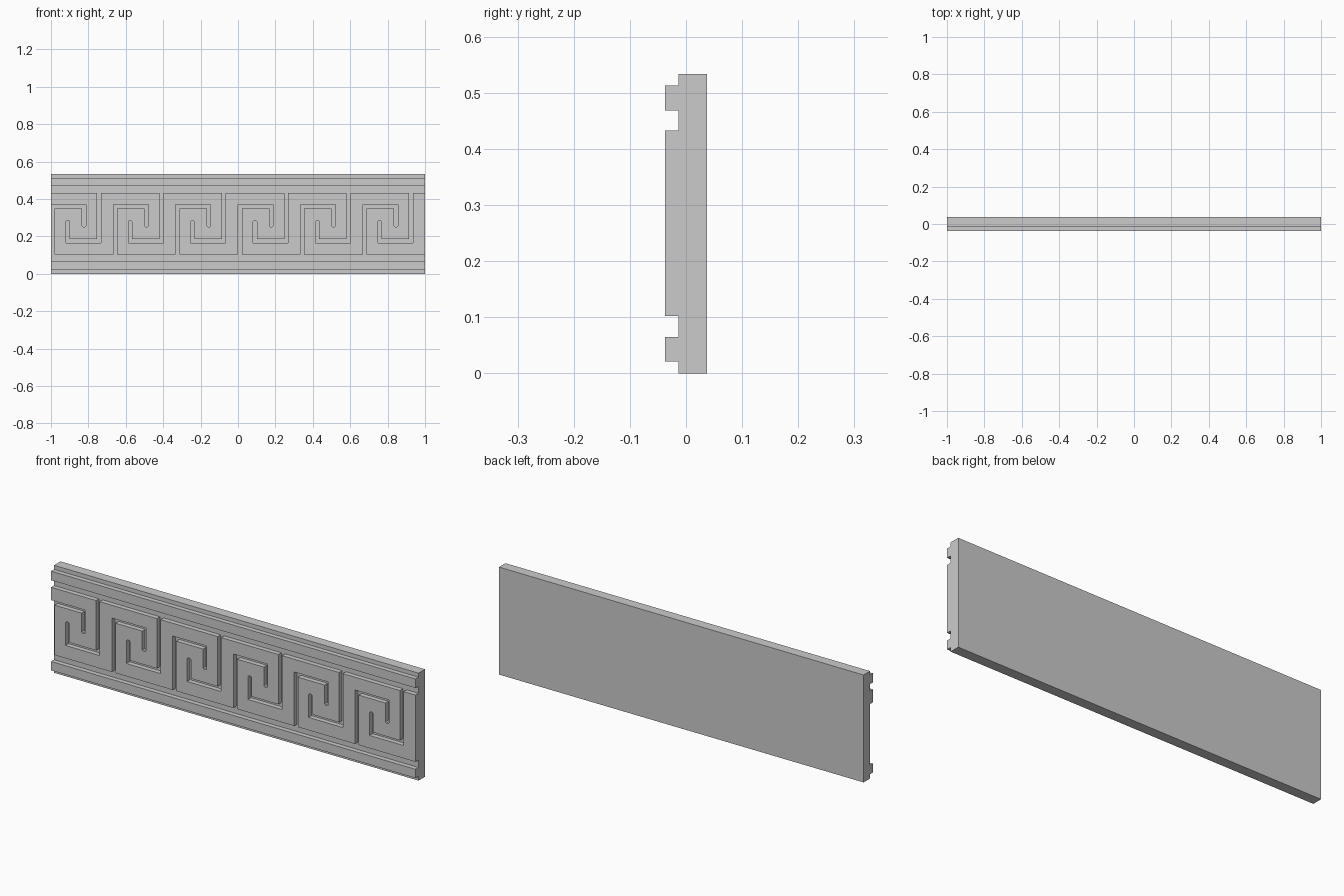
import bpy, bmesh

if "Cube" in bpy.data.objects:
    bpy.data.objects.remove(bpy.data.objects["Cube"])

Y_FRONT, Y_FACE, Y_BACK = -0.037, -0.0135, 0.037
Z_LOW, Z_HIGH = 0.102, 0.433
Z_MID = (Z_LOW + Z_HIGH) / 2


def extrude_outline(name, points, y0, y1):
    """Solid from an x-z outline, running from y0 to y1."""
    bm = bmesh.new()
    face = bm.faces.new([bm.verts.new((x, y0, z)) for x, z in points])
    result = bmesh.ops.extrude_face_region(bm, geom=[face])
    for v in result["geom"]:
        if isinstance(v, bmesh.types.BMVert):
            v.co.y = y1
    bmesh.ops.recalc_face_normals(bm, faces=bm.faces)
    mesh = bpy.data.meshes.new(name)
    bm.to_mesh(mesh)
    bm.free()
    obj = bpy.data.objects.new(name, mesh)
    bpy.context.collection.objects.link(obj)
    return obj


def bar(name, z0, z1, y0, y1):
    return extrude_outline(name, [(-1, z0), (1, z0), (1, z1), (-1, z1)], y0, y1)


# Backing slab and the two raised border strips
bar("backing_slab", 0, 0.533, Y_FACE, Y_BACK)
bar("lower_border", 0.021, 0.065, Y_FRONT, Y_FACE)
bar("upper_border", 0.468, 0.513, Y_FRONT, Y_FACE)

# Hooked groove, relative to the centre of one key
h = Z_MID - Z_LOW
c = 0.005
hook = [(-0.1335, -h), (-0.1335, 0.102), (0.0535, 0.102),
        (0.0535, -0.0165 + c), (0.0535 - c, -0.0165), (0.0335 + c, -0.0165),
        (0.0335, -0.0165 + c), (0.0335, 0.082), (-0.1135, 0.082), (-0.1135, -h)]

# Meander band: lower edge notched by hooks, upper edge by the same hooks turned round
centres = [-0.8665 + i * 0.3335 for i in range(6)]
outline = [(x + cx, z + Z_MID) for cx in centres for x, z in hook][1:]
outline += [(1, Z_LOW), (1, Z_HIGH)]
outline += [(cx - x, Z_MID - z) for cx in reversed(centres) for x, z in hook]
outline.append((-1, Z_HIGH))
extrude_outline("meander_band", outline, Y_FRONT, Y_FACE)
